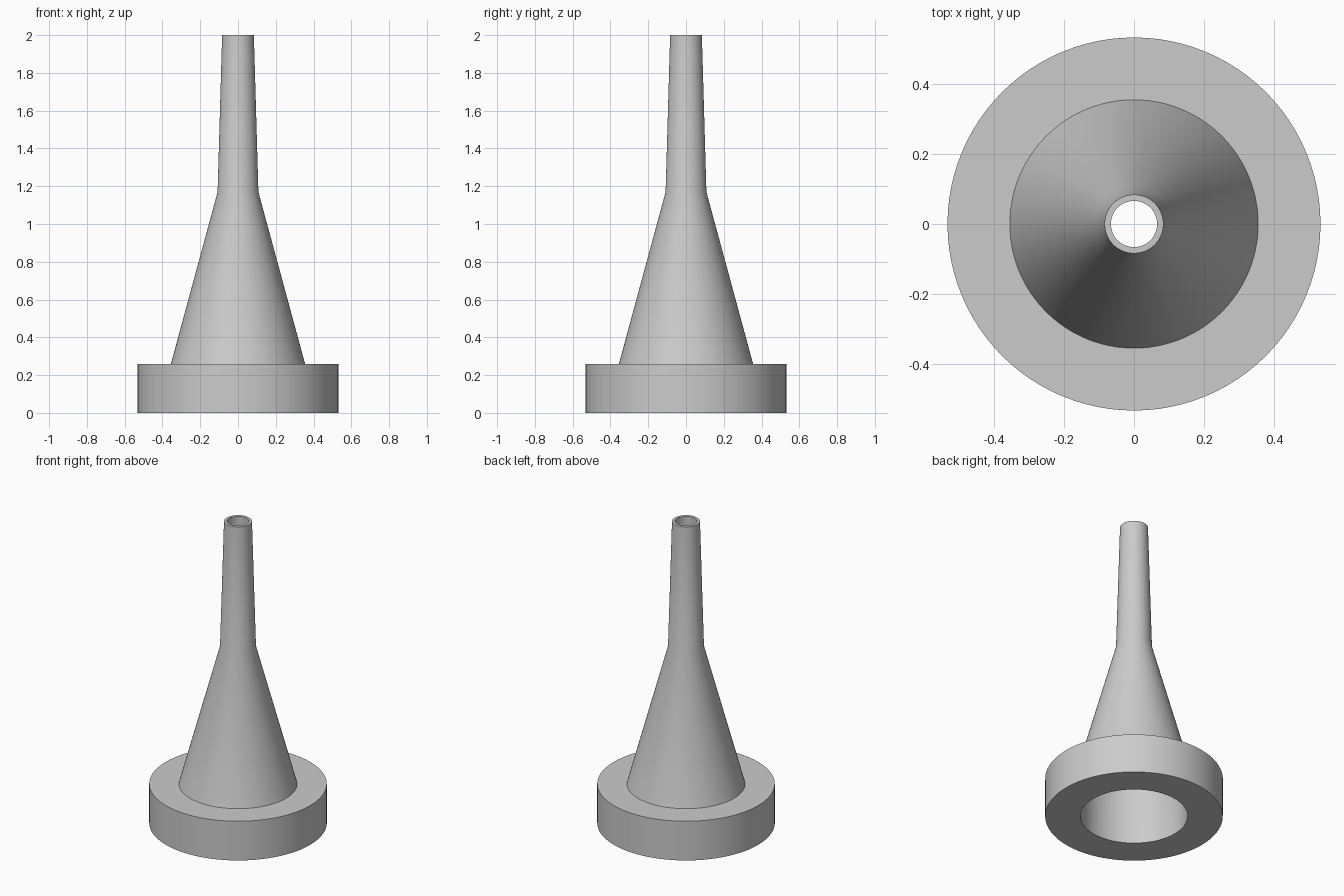
import bpy, bmesh, math

SEGMENTS = 96

cube = bpy.data.objects.get("Cube")
if cube:
    bpy.data.objects.remove(cube, do_unlink=True)

grey = bpy.data.materials.new("light_grey")
grey.use_nodes = True
colour = (0.6, 0.6, 0.6, 1)
grey.diffuse_color = colour
grey.node_tree.nodes["Principled BSDF"].inputs["Base Color"].default_value = colour

# Closed wall section (radius, height): flange, outer cone and stem, then the bore
profile = [(0.322, 0), (0.533, 0), (0.533, 0.26), (0.355, 0.26),
           (0.108, 1.17), (0.084, 2), (0.066, 2), (0.088, 1.17), (0.322, 0.26)]

# Hollow nozzle, turned about the z axis
bm = bmesh.new()
verts = [bm.verts.new((r, 0, z)) for r, z in profile]
edges = [bm.edges.new((verts[i - 1], v)) for i, v in enumerate(verts)]
bmesh.ops.spin(bm, geom=verts + edges, cent=(0, 0, 0), axis=(0, 0, 1),
               angle=math.tau, steps=SEGMENTS)
bmesh.ops.remove_doubles(bm, verts=bm.verts, dist=0.0005)
bmesh.ops.recalc_face_normals(bm, faces=bm.faces)
mesh = bpy.data.meshes.new("flanged_nozzle")
bm.to_mesh(mesh)
bm.free()
mesh.materials.append(grey)

nozzle = bpy.data.objects.new("flanged_nozzle", mesh)
bpy.context.collection.objects.link(nozzle)
bpy.ops.object.select_all(action="DESELECT")
nozzle.select_set(True)
bpy.context.view_layer.objects.active = nozzle
bpy.ops.object.shade_smooth_by_angle(angle=math.radians(30))
